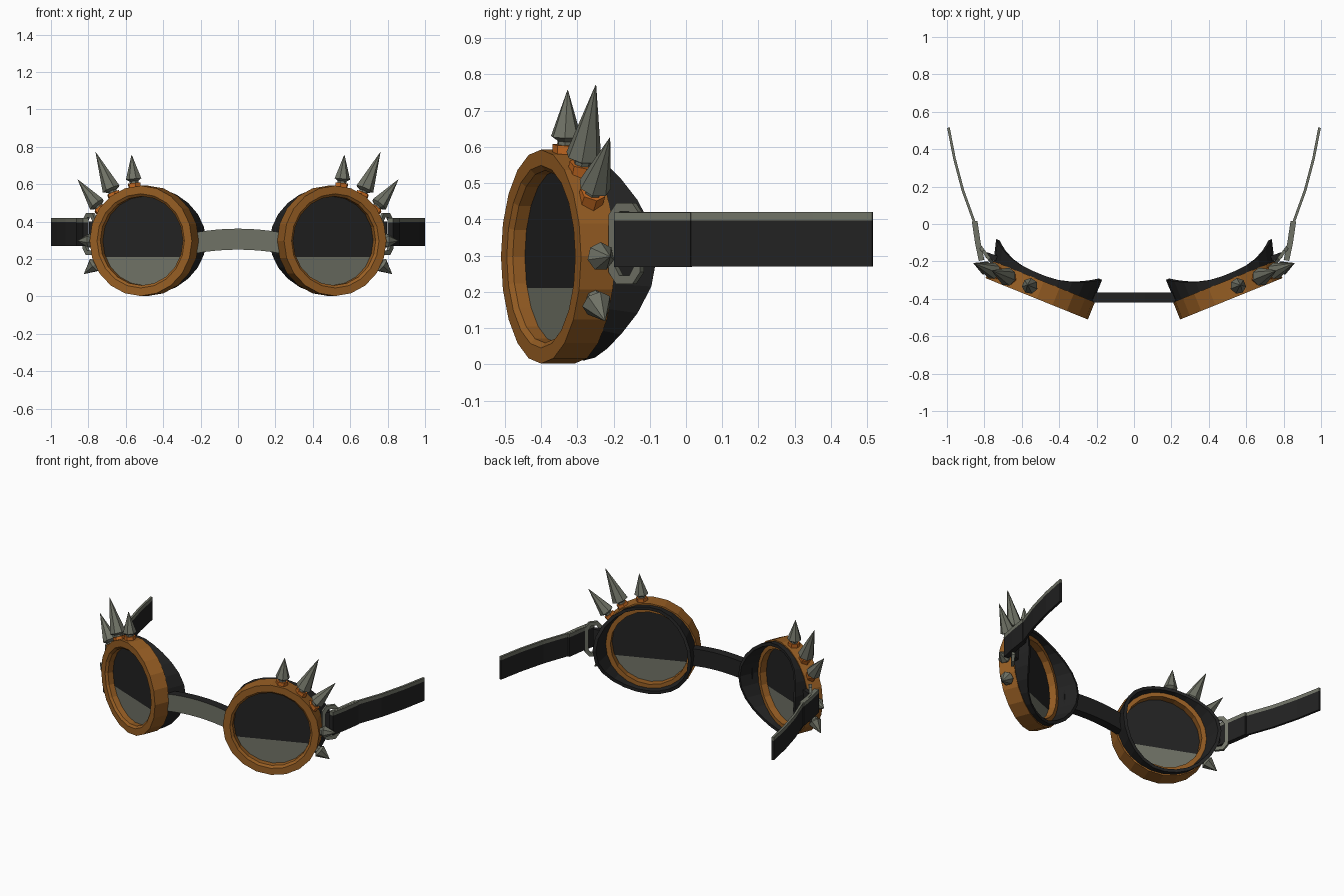
import bpy, bmesh, math
from mathutils import Vector

if "Cube" in bpy.data.objects:
    bpy.data.objects.remove(bpy.data.objects["Cube"])

def mat(name, col):
    m = bpy.data.materials.new(name)
    m.diffuse_color = (*col, 1)
    m.use_nodes = True
    m.node_tree.nodes["Principled BSDF"].inputs["Base Color"].default_value = m.diffuse_color
    return m

BRASS = mat("brown_brass", (0.31, 0.112, 0.017))
COPPER = mat("bright_copper", (0.55, 0.14, 0.015))
METAL = mat("grey_metal", (0.162, 0.17, 0.133))
BLACK = mat("black_leather", (0.016, 0.016, 0.016))

# Eyepiece frame: u runs across the lens, w runs backwards from its front
A = math.radians(22)
U = Vector((math.cos(A), math.sin(A), 0))
W = Vector((-math.sin(A), math.cos(A), 0))
C = Vector((0.52, -0.40, 0.297))
Z = Vector((0, 0, 1))

def polar(r, t, w):
    return C + U * (r * math.cos(t)) + Z * (r * math.sin(t)) + W * w

def finish(name, bm, mats, rule=None, mirror=True):
    bmesh.ops.recalc_face_normals(bm, faces=bm.faces)
    if rule:
        for f in bm.faces:
            f.normal_update()
            f.material_index = rule(f)
    me = bpy.data.meshes.new(name)
    bm.to_mesh(me)
    bm.free()
    for m in mats:
        me.materials.append(m)
    ob = bpy.data.objects.new(name, me)
    bpy.context.collection.objects.link(ob)
    if mirror:
        md = ob.modifiers.new("Mirror", 'MIRROR')
        md.use_mirror_merge = False
    return ob

def skin(bm, sections, loop=True):
    """Join closed cross-sections into a tube; capped unless it loops."""
    rows = [[bm.verts.new(p) for p in s] for s in sections]
    n, k = len(rows), len(rows[0])
    for i in range(n if loop else n - 1):
        a, b = rows[i], rows[(i + 1) % n]
        for j in range(k):
            bm.faces.new((a[j], a[(j + 1) % k], b[(j + 1) % k], b[j]))
    if not loop:
        bm.faces.new(rows[0])
        bm.faces.new(rows[-1])

def angles(n):
    return [2 * math.pi * i / n for i in range(n)]

# Round brass rim
bm = bmesh.new()
prof = [(0.295, 0.1), (0.295, 0), (0.252, 0), (0.238, 0.012), (0.238, 0.1)]
skin(bm, [[polar(r, t, w) for r, w in prof] for t in angles(20)])
finish("lens_rim", bm, [BRASS])

# Two-tone lens, cut level at z = 0.21
bm = bmesh.new()
skin(bm, [[polar(0.245, t, w) for t in angles(40)] for w in (0.048, 0.056)], loop=False)
bmesh.ops.bisect_plane(bm, geom=bm.verts[:] + bm.edges[:] + bm.faces[:],
                       plane_co=(0, 0, 0.21), plane_no=(0, 0, 1))
finish("lens", bm, [BLACK, METAL], lambda f: int(f.calc_center_median().z < 0.21))

# Saddle-shaped leather eyecup behind the rim
def cup_section(t):
    c = math.cos(t)
    w = 0.13 + (0.085 * c ** 4 if c > 0 else 0.095 * c * c)
    r = 0.286 + 0.035 * max(c, 0) ** 2
    return [polar(0.285, t, 0.085), polar(r, t, w), polar(r - 0.02, t, w),
            polar(0.262, t, 0.085)]

bm = bmesh.new()
skin(bm, [cup_section(t) for t in angles(24)])
finish("eyecup", bm, [BLACK])

# Arched nose bridge, metal on its front
bm = bmesh.new()
secs = []
for i in range(9):
    x = -0.228 + 0.057 * i
    z = 0.306 - 0.02 * (x / 0.228) ** 2
    secs.append([(x, -0.42, z - 0.056), (x, -0.42, z + 0.056),
                 (x, -0.365, z + 0.056), (x, -0.365, z - 0.056)])
skin(bm, secs, loop=False)
finish("nose_bridge", bm, [METAL, BLACK], lambda f: int(f.normal.y > -0.5), mirror=False)

# Straps: upright strips along a plan path, with a metal-coloured top band
def strip(name, path, thick, zs, mats):
    pts = [Vector((x, y, 0)) for x, y in path]
    secs = []
    for i, p in enumerate(pts):
        d = (pts[min(i + 1, len(pts) - 1)] - pts[max(i - 1, 0)]).normalized()
        n = Vector((d.y, -d.x, 0)) * thick / 2
        secs.append([p - n + Z * z for z in zs] + [p + n + Z * z for z in reversed(zs)])
    bm = bmesh.new()
    skin(bm, secs, loop=False)
    if len(zs) == 3:    # split the end caps at the band
        bmesh.ops.bisect_plane(bm, geom=bm.verts[:] + bm.edges[:] + bm.faces[:],
                               plane_co=(0, 0, zs[1]), plane_no=(0, 0, 1))
    finish(name, bm, mats, lambda f: int(f.calc_center_median().z > zs[1] + 0.001))

strip("side_strap", [(0.815, -0.18), (0.85, 0), (0.915, 0.18), (0.96, 0.35), (0.992, 0.515)],
      0.014, (0.27, 0.397, 0.42), [BLACK, METAL])
strip("strap_fold", [(0.815, -0.195), (0.835, -0.1), (0.852, 0.015)],
      0.03, (0.269, 0.396, 0.419), [BLACK, METAL])
strip("buckle_tab", [(0.735, -0.185), (0.765, -0.175), (0.79, -0.165)],
      0.03, (0.27, 0.40), [BLACK, BLACK])

# Eight-cornered buckle loop
mid = Vector((0.79, -0.165, 0.333))
D = Vector((0.6, 0.8, 0))
N = Vector((0.8, -0.6, 0))
corners = [(1, .7), (.5, 1), (-.5, 1), (-1, .7), (-1, -.7), (-.5, -1), (.5, -1), (1, -.7)]
bm = bmesh.new()
skin(bm, [[mid + D * (a * s) + Z * (b * h) + N * k
           for s, h, k in ((.055, .112, -.009), (.055, .112, .009),
                           (.034, .088, .009), (.034, .088, -.009))]
          for a, b in corners])
finish("strap_buckle", bm, [METAL])

# Spikes around the outer half of the rim
def turned(name, base, axis, prof, m, sides):
    axis = axis.normalized()
    s = axis.cross(W).normalized()
    t = axis.cross(s)
    bm = bmesh.new()
    skin(bm, [[base + axis * h + (s * math.cos(a) + t * math.sin(a)) * r
               for a in angles(sides)] for r, h in prof], loop=False)
    finish(name, bm, [m])

# base angle, tip angle, tip radius, widest radius, has collar
spikes = [(79, 81, 0.465, 0.043, True), (54, 59.4, 0.55, 0.05, True),
          (33, 40.5, 0.504, 0.046, True), (0, 0, 0.385, 0.04, False),
          (-23, -27, 0.39, 0.042, False)]
for i, (b, e, rt, r, collar) in enumerate(spikes, 1):
    base = polar(0.288, math.radians(b), 0.05)
    axis = polar(rt, math.radians(e), 0.05) - base
    L = axis.length
    if collar:
        turned(f"spike_collar_{i}", base, axis, [(0.036, -0.01), (0.036, 0.026)], COPPER, 6)
        prof = [(0.024, 0.01), (0.024, 0.036), (r, 0.048), (0.001, L)]
    else:
        prof = [(0.024, -0.01), (0.026, 0.015), (r, 0.028), (0.001, L)]
    turned(f"spike_{i}", base, axis, prof, METAL, 7)
